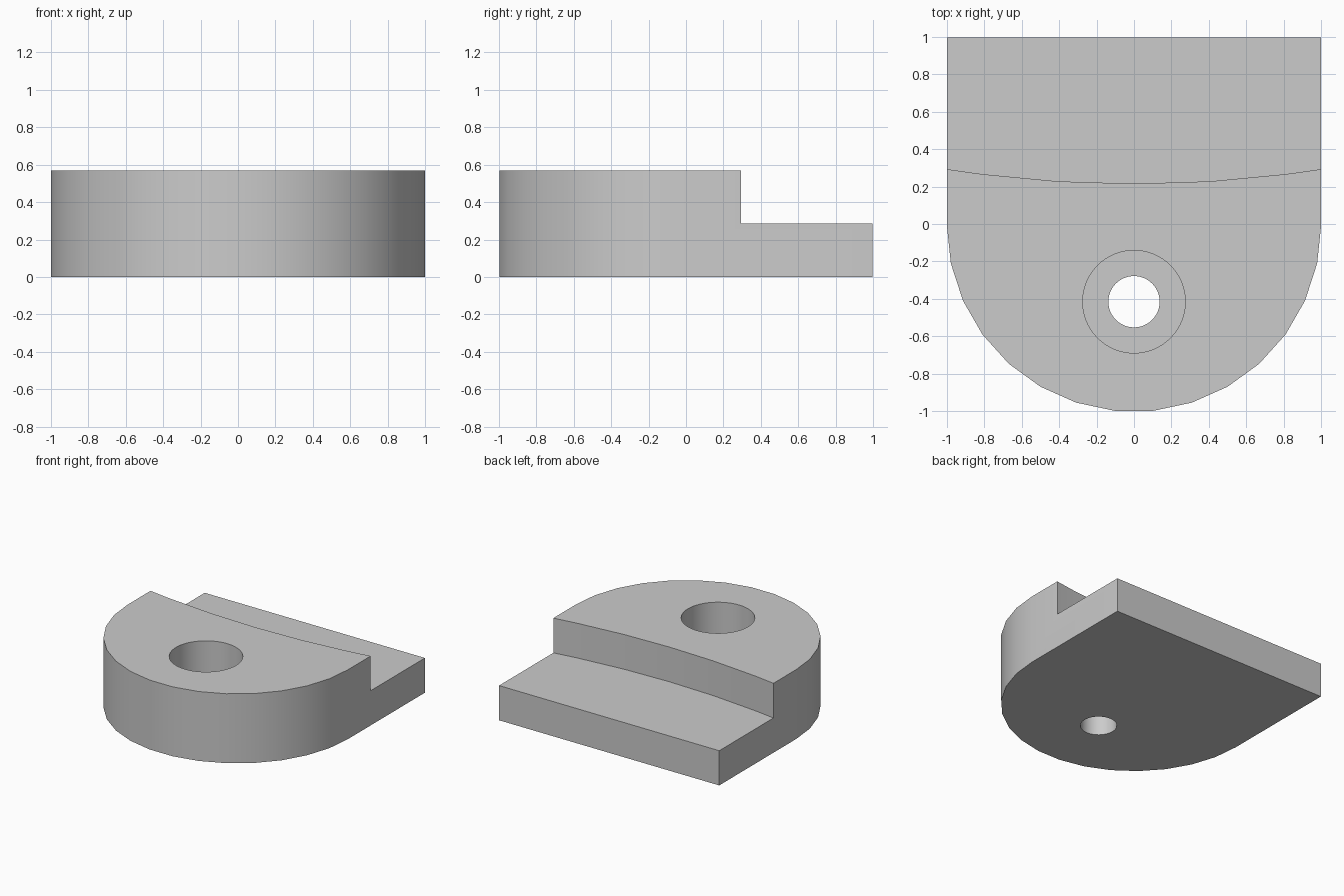
import bpy, bmesh
from math import sin, cos, pi, radians, sqrt

cube = bpy.data.objects.get("Cube")
if cube:
    bpy.data.objects.remove(cube, do_unlink=True)

HEIGHT, STEP_Z = 0.57, 0.285       # full height, height of the low ledge
BACK, ARC_Y = 0.997, -0.003        # back edge, centre of the rounded front
HOLE_Y, BORE_R, HOLE_R = -0.415, 0.274, 0.137
STEP_Y, STEP_R = 0.215, 6.45       # middle and radius of the curved step wall

grey = bpy.data.materials.new("light grey")
grey.use_nodes = True
colour = (0.6, 0.6, 0.6, 1)
grey.diffuse_color = colour
grey.node_tree.nodes["Principled BSDF"].inputs["Base Color"].default_value = colour


def prism(name, outline, z0, z1):
    """Extrude a flat outline from z0 up to z1."""
    bm = bmesh.new()
    base = bm.faces.new([bm.verts.new((x, y, z0)) for x, y in outline])
    top = bmesh.ops.extrude_face_region(bm, geom=[base])["geom"]
    verts = [v for v in top if isinstance(v, bmesh.types.BMVert)]
    bmesh.ops.translate(bm, verts=verts, vec=(0, 0, z1 - z0))
    bmesh.ops.recalc_face_normals(bm, faces=bm.faces)
    mesh = bpy.data.meshes.new(name)
    bm.to_mesh(mesh)
    bm.free()
    mesh.materials.append(grey)
    obj = bpy.data.objects.new(name, mesh)
    bpy.context.collection.objects.link(obj)
    return obj


def circle(radius, y, count=64):
    return [(radius * cos(2 * pi * i / count), y + radius * sin(2 * pi * i / count))
            for i in range(count)]


# Block with a rounded front
front_arc = [(cos(radians(a)), ARC_Y + sin(radians(a))) for a in range(180, 361, 12)]
block = prism("stepped_block", front_arc + [(1, BACK), (-1, BACK)], 0, HEIGHT)

# Curved step, counterbore and through hole
half = [1.2, 1.0, 0.81, 0.405]
xs = [-x for x in half] + [0] + half[::-1]
wall = [(x, STEP_Y + STEP_R - sqrt(STEP_R ** 2 - x * x)) for x in xs]
cutters = [
    prism("step_cutter", wall + [(1.2, 1.3), (-1.2, 1.3)], STEP_Z, 1),
    prism("counterbore_cutter", circle(BORE_R, HOLE_Y), STEP_Z, 1),
    prism("hole_cutter", circle(HOLE_R, HOLE_Y), -0.5, 1),
]

bpy.ops.object.select_all(action="DESELECT")
bpy.context.view_layer.objects.active = block
block.select_set(True)
for cutter in cutters:
    cutter.hide_render = True
    mod = block.modifiers.new(cutter.name, "BOOLEAN")
    mod.operation = "DIFFERENCE"
    mod.solver = "EXACT"
    mod.object = cutter
    bpy.ops.object.modifier_apply(modifier=mod.name)
    bpy.data.objects.remove(cutter, do_unlink=True)

bpy.ops.object.shade_smooth_by_angle(angle=radians(30))
